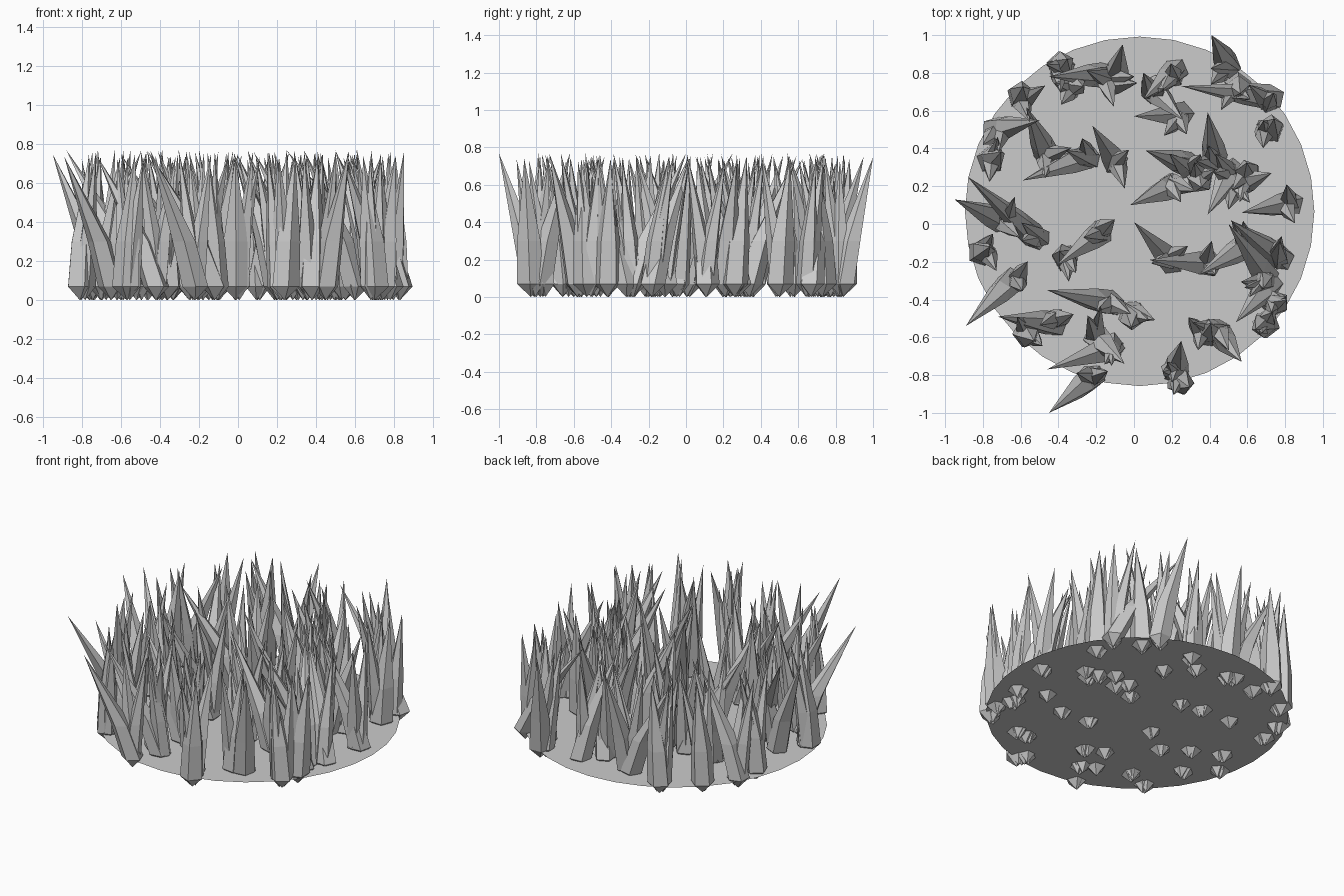
import bpy, bmesh, math, random
from mathutils import Vector

if "Cube" in bpy.data.objects:
    bpy.data.objects.remove(bpy.data.objects["Cube"])

random.seed(11)

# Leaning blades: base x, y, tip x, y
LEANING = [
    (.50, .84, .41, 1.0), (.73, .67, .25, .73), (-.10, .77, -.06, .95),
    (-.15, .79, -.45, .78), (-.74, .50, -.50, .55), (-.46, .36, -.57, .62),
    (-.25, .36, -.59, .23), (-.10, .33, -.22, .52), (.22, .81, .05, .66),
    (.10, .72, .26, .55), (.25, .58, .00, .57), (.43, .34, .39, .59),
    (.30, .31, .06, .39), (.55, .21, .73, .27), (.20, .20, -.02, .10),
    (.52, .28, .39, .05), (.83, .11, .57, .06), (-.70, .02, -.95, .13),
    (-.52, -.07, -.88, .25), (-.18, -.05, -.41, -.22), (.78, -.18, .51, .02),
    (.20, -.20, .00, .01), (.40, -.21, .08, -.19), (.60, -.11, .34, -.27),
    (.70, -.28, .50, .00), (.72, -.32, .54, -.52), (.45, -.58, .57, -.73),
    (.22, -.78, .25, -.62), (-.12, -.42, -.46, -.35), (-.12, -.66, -.46, -.77),
    (-.20, -.60, -.05, -.74), (-.22, -.81, -.45, -1.0), (-.42, -.53, -.72, -.49),
    (-.65, -.30, -.89, -.54),
]
# Upright blades: base x, y
UPRIGHT = [
    (.55, .73), (.72, .50), (-.39, .84), (-.33, .74), (-.60, .68), (-.76, .34),
    (.35, .24), (-.81, -.15), (-.36, -.18), (.70, -.53), (.24, -.83),
    (-.01, -.48), (-.57, -.58), (.74, -.42), (.60, .26), (.38, -.58),
]


def add_blade(bm, base, tip, radius, height, sides=5):
    """Spike with a pointed root, two rings and a leaning tip."""
    base, lean = Vector(base), Vector(tip) - Vector(base)
    turn = random.uniform(0, math.tau)
    rings = []
    for z, r, k in ((.07, radius, 0), (.30, radius * .88, .25)):
        c = base + lean * k
        ring = []
        for i in range(sides):
            a = turn + math.tau * i / sides
            ring.append(bm.verts.new((c.x + r * math.cos(a), c.y + r * math.sin(a), z)))
        rings.append(ring)
    root = bm.verts.new((base.x, base.y, 0))
    top = bm.verts.new((tip[0], tip[1], height))
    low, high = rings
    for i in range(sides):
        j = (i + 1) % sides
        bm.faces.new((root, low[j], low[i]))
        bm.faces.new((low[i], low[j], high[j], high[i]))
        bm.faces.new((high[i], high[j], top))


def make_object(name, bm):
    bm.normal_update()
    mesh = bpy.data.meshes.new(name)
    bm.to_mesh(mesh)
    bm.free()
    obj = bpy.data.objects.new(name, mesh)
    bpy.context.collection.objects.link(obj)


def near(x, y, spread):
    a, r = random.uniform(0, math.tau), spread * random.uniform(.5, 1)
    return x + r * math.cos(a), y + r * math.sin(a)


# Ground disc
bpy.ops.mesh.primitive_circle_add(vertices=32, radius=.925, fill_type='NGON',
                                  location=(.03, .067, .06))
bpy.context.object.name = "ground_disc"

# Main leaning blades
bm = bmesh.new()
for bx, by, tx, ty in LEANING:
    add_blade(bm, (bx, by), (tx, ty), .07, random.uniform(.73, .77))
make_object("leaning_blades", bm)

# Upright blades
bm = bmesh.new()
for x, y in UPRIGHT:
    add_blade(bm, (x, y), near(x, y, .07), .075, random.uniform(.73, .77))
make_object("upright_blades", bm)

# Thinner blades sharing the roots, spreading away from the main ones
bm = bmesh.new()
for x, y in [b[:2] for b in LEANING] + UPRIGHT:
    for _ in range(2):
        base = near(x * .98, y * .98, .02)
        tip = near(x * .95, y * .95, .14)
        add_blade(bm, base, tip, .055, random.uniform(.72, .77))
make_object("thin_blades", bm)
